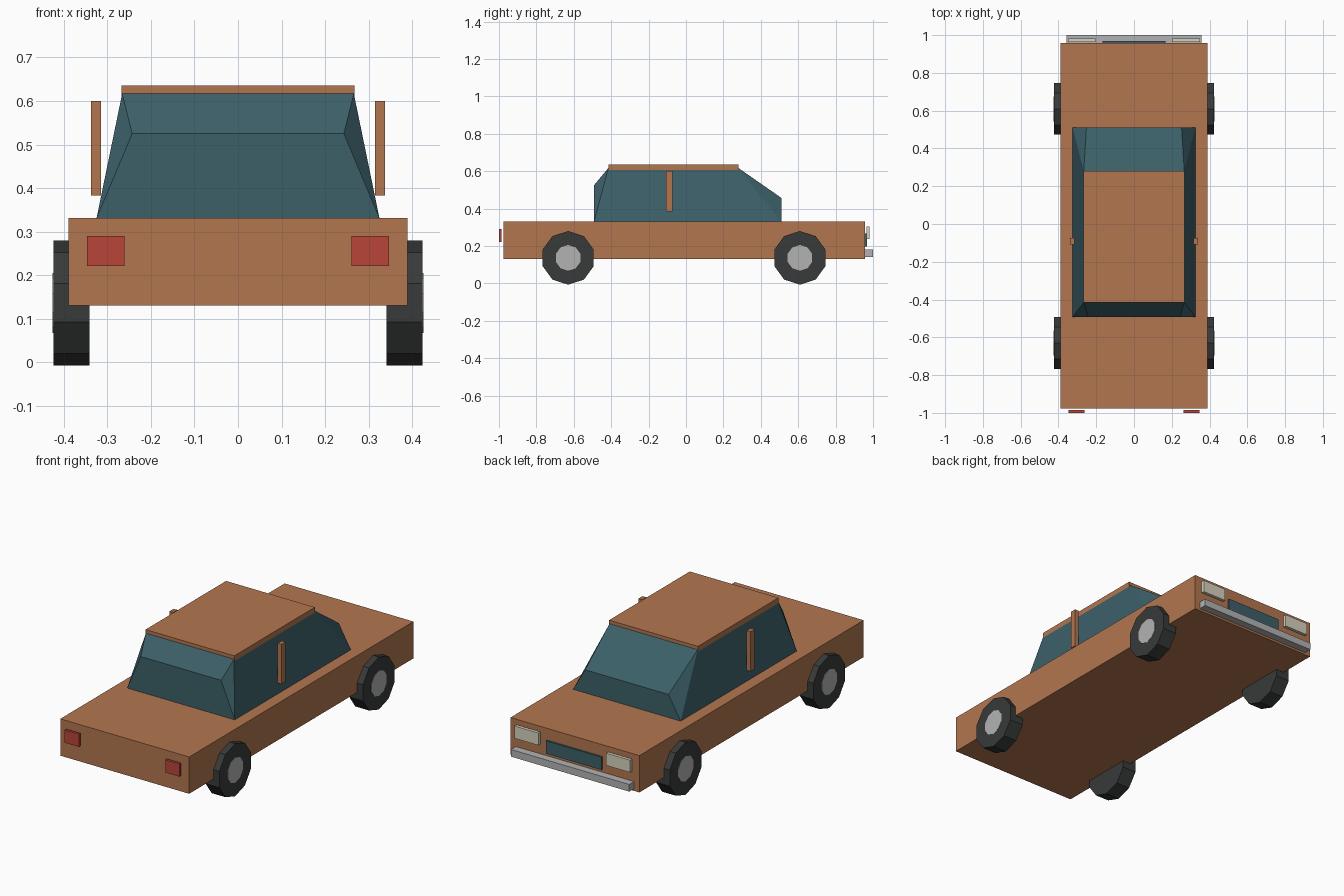
import bpy, bmesh, math
from mathutils import Matrix, Vector

if "Cube" in bpy.data.objects:
    bpy.data.objects.remove(bpy.data.objects["Cube"])


def material(name, rgb):
    m = bpy.data.materials.new(name)
    m.diffuse_color = (*rgb, 1)
    m.use_nodes = True
    m.node_tree.nodes["Principled BSDF"].inputs["Base Color"].default_value = m.diffuse_color
    return m


PAINT = material("paint", (0.45, 0.18, 0.08))
GLASS = material("glass", (0.045, 0.115, 0.14))
RUBBER = material("rubber", (0.04, 0.042, 0.042))
RED = material("red_lens", (0.48, 0.06, 0.04))
CREAM = material("cream_lens", (0.68, 0.65, 0.52))
METAL = material("metal", (0.45, 0.45, 0.45))


def finish(name, bm, mat):
    bmesh.ops.recalc_face_normals(bm, faces=bm.faces)
    me = bpy.data.meshes.new(name)
    bm.to_mesh(me)
    bm.free()
    ob = bpy.data.objects.new(name, me)
    bpy.context.collection.objects.link(ob)
    me.materials.append(mat)
    return ob


def box(name, x, y, z, mat):
    bm = bmesh.new()
    size = [b - a for a, b in (x, y, z)]
    mid = Vector([(a + b) / 2 for a, b in (x, y, z)])
    bmesh.ops.create_cube(bm, size=1, matrix=Matrix.Translation(mid) @ Matrix.Diagonal((*size, 1)))
    return finish(name, bm, mat)


def disc(name, radius, x0, x1, y, z, mat):
    # ten-sided cylinder along x, flat side down
    bm = bmesh.new()
    place = Matrix.Translation(((x0 + x1) / 2, y, z)) @ Matrix.Rotation(math.pi / 2, 4, 'Y')
    turn = Matrix.Rotation(math.pi / 2, 4, 'Z')
    bmesh.ops.create_cone(bm, cap_ends=True, segments=10, radius1=radius, radius2=radius,
                          depth=abs(x1 - x0), matrix=place @ turn)
    return finish(name, bm, mat)


def pair(name, s, x, y, z, mat):
    return box(name, sorted((s * x[0], s * x[1])), y, z, mat)


# Body, roof, bumper and grille
box("body", (-0.389, 0.389), (-0.977, 0.958), (0.13, 0.331), PAINT)
box("roof", (-0.268, 0.268), (-0.415, 0.28), (0.602, 0.636), PAINT)
box("bumper", (-0.357, 0.357), (0.958, 1.0), (0.142, 0.181), METAL)
box("grille", (-0.167, 0.167), (0.955, 0.968), (0.197, 0.267), GLASS)

# Glass cabin: rings of (half width, y, z) mirrored across x
profile = [(0.325, -0.492, 0.33), (0.243, -0.492, 0.525), (0.266, -0.415, 0.617),
           (0.266, 0.28, 0.617), (0.252, 0.51, 0.457), (0.325, 0.51, 0.33)]
bm = bmesh.new()
left = [bm.verts.new((-x, y, z)) for x, y, z in profile]
right = [bm.verts.new(p) for p in profile]
for i in range(6):
    j = (i + 1) % 6
    bm.faces.new((left[i], left[j], right[j], right[i]))
for side in (left, right):
    for ids in ((0, 2, 3, 5), (0, 1, 2), (3, 4, 5)):
        bm.faces.new([side[i] for i in ids])
finish("cabin_glass", bm, GLASS)

# Parts on both sides
for s, label in ((-1, "left"), (1, "right")):
    pair(label + "_pillar", s, (0.315, 0.338), (-0.108, -0.073), (0.383, 0.6), PAINT)
    pair(label + "_tail_light", s, (0.261, 0.347), (-1.0, -0.986), (0.221, 0.29), RED)
    pair(label + "_headlight", s, (0.205, 0.35), (0.964, 0.981), (0.237, 0.304), CREAM)
    for y, end in ((-0.63, "front"), (0.609, "rear")):
        disc(f"{label}_{end}_tire", 0.1435, s * 0.341, s * 0.424, y, 0.1365, RUBBER)
        disc(f"{label}_{end}_hub", 0.069, s * 0.40, s * 0.4255, y, 0.1365, METAL)
